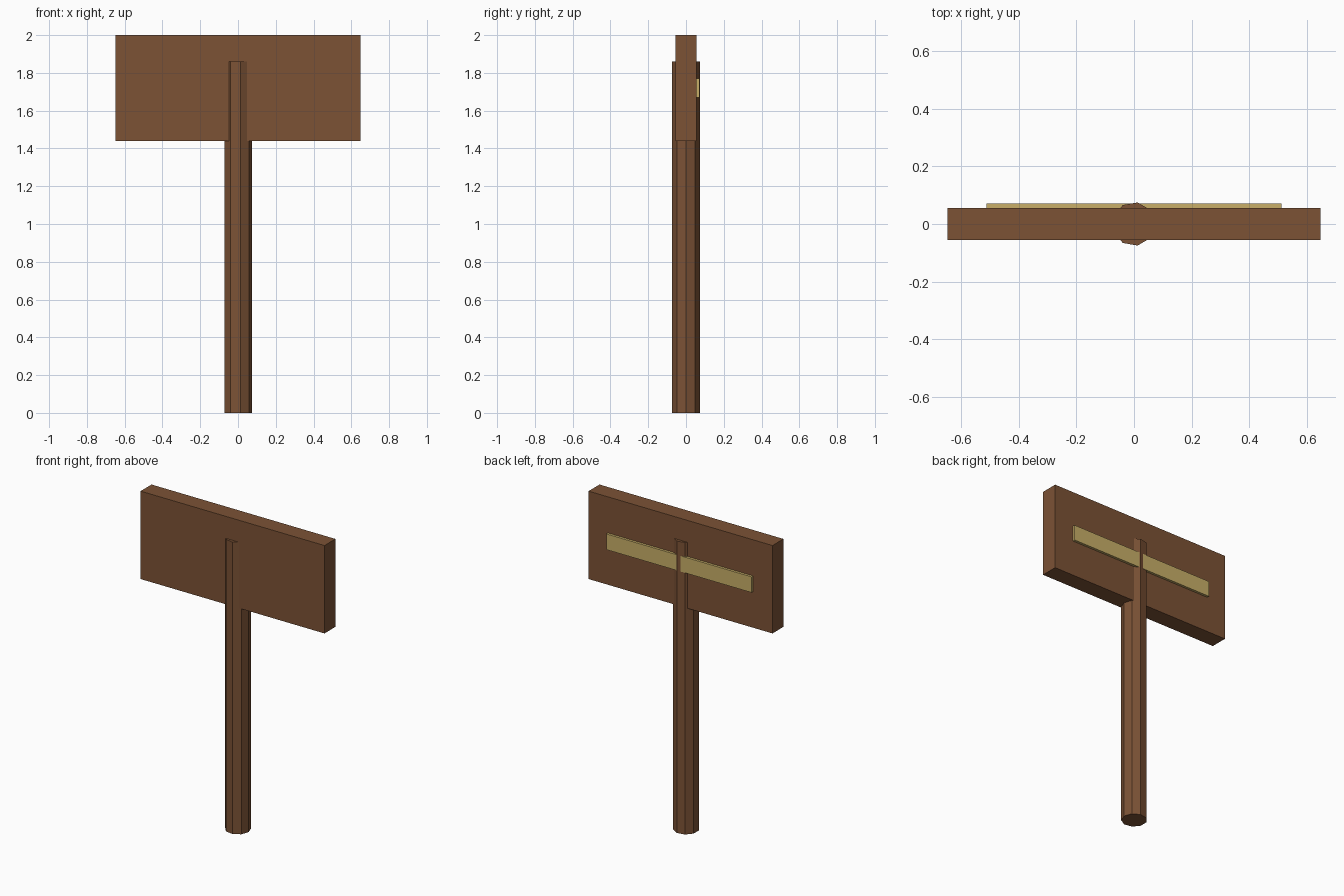
import bpy

if "Cube" in bpy.data.objects:
    bpy.data.objects.remove(bpy.data.objects["Cube"])


def material(name, rgb):
    m = bpy.data.materials.new(name)
    m.diffuse_color = (*rgb, 1.0)
    m.use_nodes = True
    m.node_tree.nodes["Principled BSDF"].inputs["Base Color"].default_value = m.diffuse_color
    return m


brown = material("brown wood", (0.20, 0.085, 0.036))
tan = material("pale wood", (0.58, 0.43, 0.14))


def box(name, lo, hi, mat):
    bpy.ops.mesh.primitive_cube_add(
        size=1, location=[(a + b) / 2 for a, b in zip(lo, hi)])
    ob = bpy.context.object
    ob.name = name
    ob.scale = [b - a for a, b in zip(lo, hi)]
    bpy.ops.object.transform_apply(location=False, rotation=False, scale=True)
    ob.data.materials.append(mat)
    return ob


# Sign board and the pale batten across its back
box("sign_board", (-0.648, -0.055, 1.44), (0.648, 0.055, 2.0), brown)
box("back_batten", (-0.512, 0.045, 1.67), (0.512, 0.071, 1.77), tan)

# Nine-sided post running through the board, one corner pointing to +x
bpy.ops.mesh.primitive_cylinder_add(
    vertices=9, radius=0.076, depth=1.86, location=(-0.001, 0, 0.93),
    rotation=(0, 0, -1.5707963))
post = bpy.context.object
post.name = "post"
post.data.materials.append(brown)
